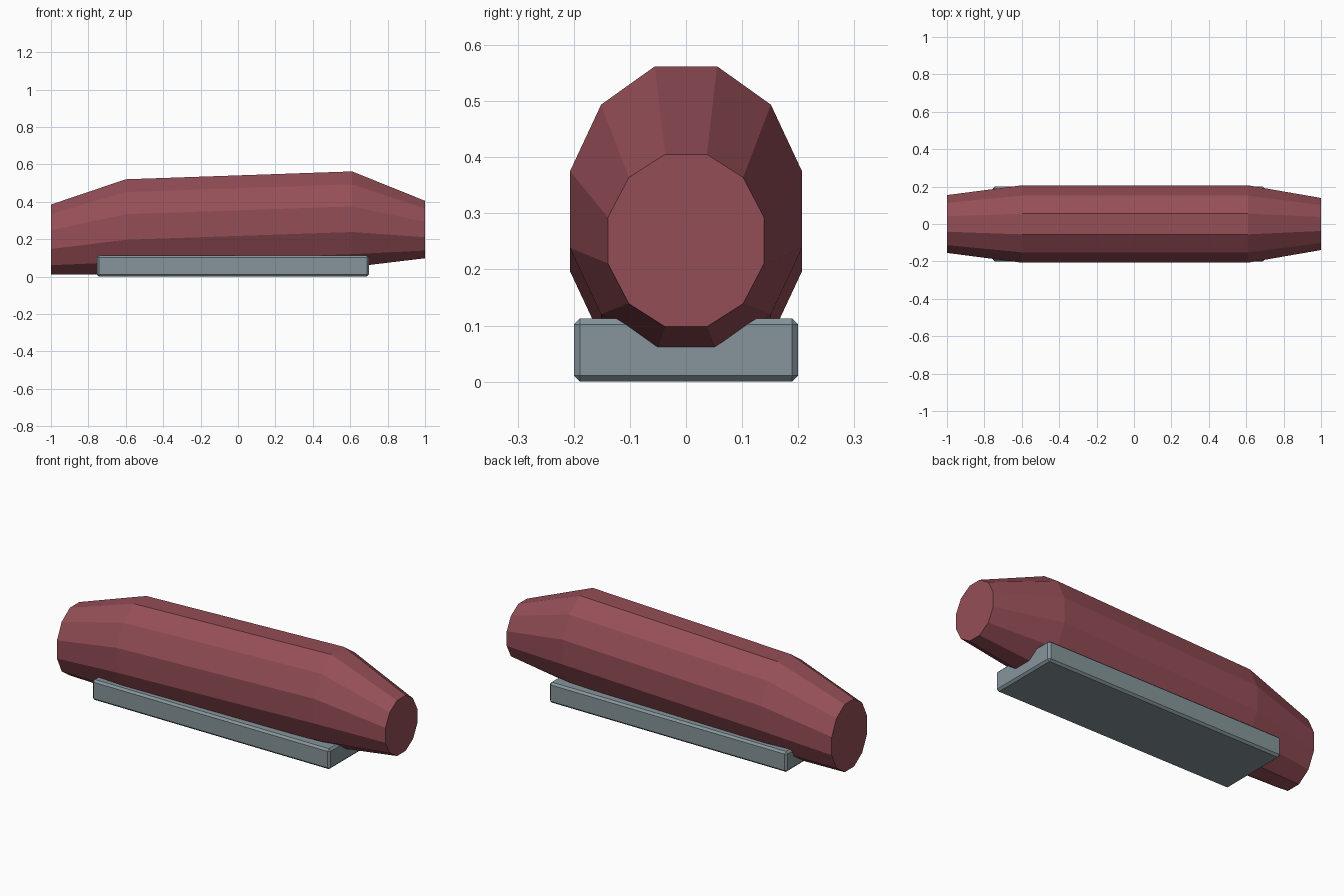
import bpy, bmesh, math

if "Cube" in bpy.data.objects:
    bpy.data.objects.remove(bpy.data.objects["Cube"])


def material(name, rgb):
    m = bpy.data.materials.new(name)
    m.diffuse_color = (*rgb, 1)
    m.use_nodes = True
    m.node_tree.nodes["Principled BSDF"].inputs["Base Color"].default_value = m.diffuse_color
    return m


def add_object(name, bm, mat):
    bmesh.ops.recalc_face_normals(bm, faces=bm.faces)
    mesh = bpy.data.meshes.new(name)
    bm.to_mesh(mesh)
    bm.free()
    mesh.materials.append(mat)
    ob = bpy.data.objects.new(name, mesh)
    bpy.context.collection.objects.link(ob)
    return ob


red = material("dull red", (0.30, 0.076, 0.095))
grey = material("blue grey", (0.238, 0.302, 0.328))

# Body: twelve-sided oval rings (x, centre z, y radius, z radius) bridged end to end
SIDES = 12
sections = [(-1.0, 0.1975, 0.16, 0.194), (-0.6, 0.265, 0.214, 0.264),
            (0.61, 0.3066, 0.214, 0.2645), (1.0, 0.2515, 0.144, 0.159)]
bm = bmesh.new()
rings = []
for x, cz, ry, rz in sections:
    angles = [2 * math.pi * (i + 0.5) / SIDES for i in range(SIDES)]
    rings.append([bm.verts.new((x, ry * math.cos(a), cz + rz * math.sin(a))) for a in angles])
for a, b in zip(rings, rings[1:]):
    for i in range(SIDES):
        j = (i + 1) % SIDES
        bm.faces.new((a[i], a[j], b[j], b[i]))
bm.faces.new(rings[0])
bm.faces.new(rings[-1])
add_object("body", bm, red)

# Base: chamfered rail under the body
x0, x1, half_width, height = -0.755, 0.70, 0.2, 0.113
bm = bmesh.new()
bmesh.ops.create_cube(bm, size=1)
bmesh.ops.scale(bm, vec=(x1 - x0, 2 * half_width, height), verts=bm.verts)
bmesh.ops.translate(bm, vec=((x0 + x1) / 2, 0, height / 2), verts=bm.verts)
base = add_object("base_rail", bm, grey)
chamfer = base.modifiers.new("chamfer", 'BEVEL')
chamfer.width = 0.011
chamfer.segments = 1
